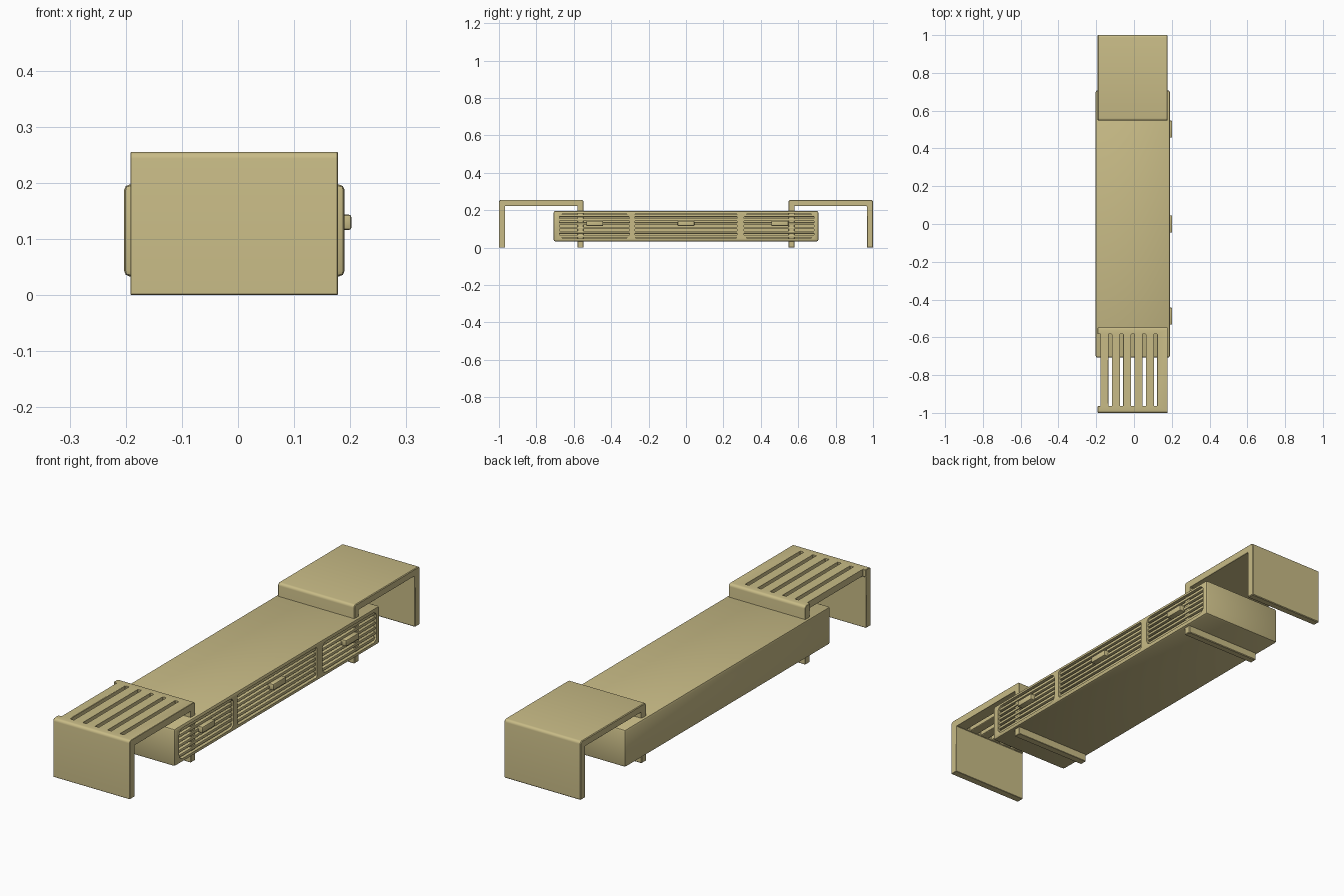
import bpy, bmesh, math
from mathutils import Matrix, Vector

if "Cube" in bpy.data.objects:
    bpy.data.objects.remove(bpy.data.objects["Cube"])


def rounded(points, segs=4):
    """Polygon of (y, z, radius) corners turned into a rounded outline."""
    out = []
    for i, (y, z, r) in enumerate(points):
        p = Vector((y, z))
        if r == 0:
            out.append(p)
            continue
        a = (Vector(points[i - 1][:2]) - p).normalized() * r
        b = (Vector(points[(i + 1) % len(points)][:2]) - p).normalized() * r
        for k in range(segs + 1):
            t = k / segs * math.pi / 2
            out.append(p + a * (1 - math.sin(t)) + b * (1 - math.cos(t)))
    return out


def prism(name, outline, x0, x1):
    """Extrude a y-z outline along x."""
    bm = bmesh.new()
    face = bm.faces.new([bm.verts.new((x0, p[0], p[1])) for p in outline])
    ext = bmesh.ops.extrude_face_region(bm, geom=[face])
    verts = [v for v in ext["geom"] if isinstance(v, bmesh.types.BMVert)]
    bmesh.ops.translate(bm, verts=verts, vec=(x1 - x0, 0, 0))
    bmesh.ops.recalc_face_normals(bm, faces=bm.faces)
    return finish(name, bm)


def box(name, lo, hi, tilt=0):
    lo, hi = Vector(lo), Vector(hi)
    bm = bmesh.new()
    bmesh.ops.create_cube(bm, size=1, matrix=Matrix.Translation((lo + hi) / 2)
                          @ Matrix.Rotation(tilt, 4, 'Y')
                          @ Matrix.Diagonal((*(hi - lo), 1)))
    return finish(name, bm)


def finish(name, bm):
    mesh = bpy.data.meshes.new(name)
    bm.to_mesh(mesh)
    bm.free()
    ob = bpy.data.objects.new(name, mesh)
    bpy.context.collection.objects.link(ob)
    ob.data.materials.append(wood)
    return ob


def activate(ob):
    bpy.ops.object.select_all(action='DESELECT')
    ob.select_set(True)
    bpy.context.view_layer.objects.active = ob


def cut(ob, cutter):
    mod = ob.modifiers.new("cut", 'BOOLEAN')
    mod.operation, mod.object, mod.solver = 'DIFFERENCE', cutter, 'EXACT'
    activate(ob)
    bpy.ops.object.modifier_apply(modifier="cut")
    bpy.data.objects.remove(cutter)


def soften(ob, width, segs=2):
    mod = ob.modifiers.new("bevel", 'BEVEL')
    mod.width, mod.segments, mod.limit_method = width, segs, 'ANGLE'
    mod.angle_limit = math.radians(40)
    activate(ob)
    bpy.ops.object.modifier_apply(modifier="bevel")
    bpy.ops.object.shade_smooth_by_angle(angle=math.radians(35))


def rect(y0, y1, z0, z1, r):
    return rounded([(y0, z0, r), (y1, z0, r), (y1, z1, r), (y0, z1, r)])


wood = bpy.data.materials.new("pale_wood")
wood.diffuse_color = (0.58, 0.50, 0.24, 1)
wood.use_nodes = True
wood.node_tree.nodes["Principled BSDF"].inputs["Base Color"].default_value = wood.diffuse_color

# Long cabinet with softened edges
cabinet = box("cabinet", (-0.203, -0.708, 0.033), (0.19, 0.708, 0.197))
soften(cabinet, 0.01)

# Three recessed louvred drawer fronts with handles
drawers = [("left", -0.677, -0.302, 0.025, -0.488),
           ("middle", -0.274, 0.274, 0.01, 0.0),
           ("right", 0.31, 0.685, 0.025, 0.502)]
for side, y0, y1, r, yh in drawers:
    cut(cabinet, prism("cutter", rect(y0, y1, 0.05, 0.182, r), 0.162, 0.25))
    for i in range(6):
        z = 0.061 + i * 0.022
        louvre = box(f"{side}_louvre_{i + 1}", (0.16, y0 - 0.005, z - 0.0065),
                     (0.183, y1 + 0.005, z + 0.0065))
        soften(louvre, 0.003)
    handle = box(f"{side}_handle", (0.17, yh - 0.045, 0.116),
                 (0.202, yh + 0.045, 0.143))
    soften(handle, 0.004)

# U-shaped end stands that straddle the cabinet ends
for name, s in (("slatted_stand", -1), ("solid_stand", 1)):
    outline = rounded([(s * 1.0, 0, 0), (s * 1.0, 0.255, 0.012),
                       (s * 0.548, 0.255, 0.012), (s * 0.548, 0, 0),
                       (s * 0.58, 0, 0), (s * 0.58, 0.223, 0),
                       (s * 0.967, 0.223, 0), (s * 0.967, 0, 0)])
    stand = prism(name, outline, -0.192, 0.178)
    # Slots through the top of one stand, the first open at the edge
    if s < 0:
        for i in range(6):
            x = -0.186 + i * 0.06
            x0 = -0.3 if i == 0 else x - 0.009
            cut(stand, box("cutter", (x0, -0.964, 0.2), (x + 0.009, -0.583, 0.3)))
    soften(stand, 0.003, 1)
